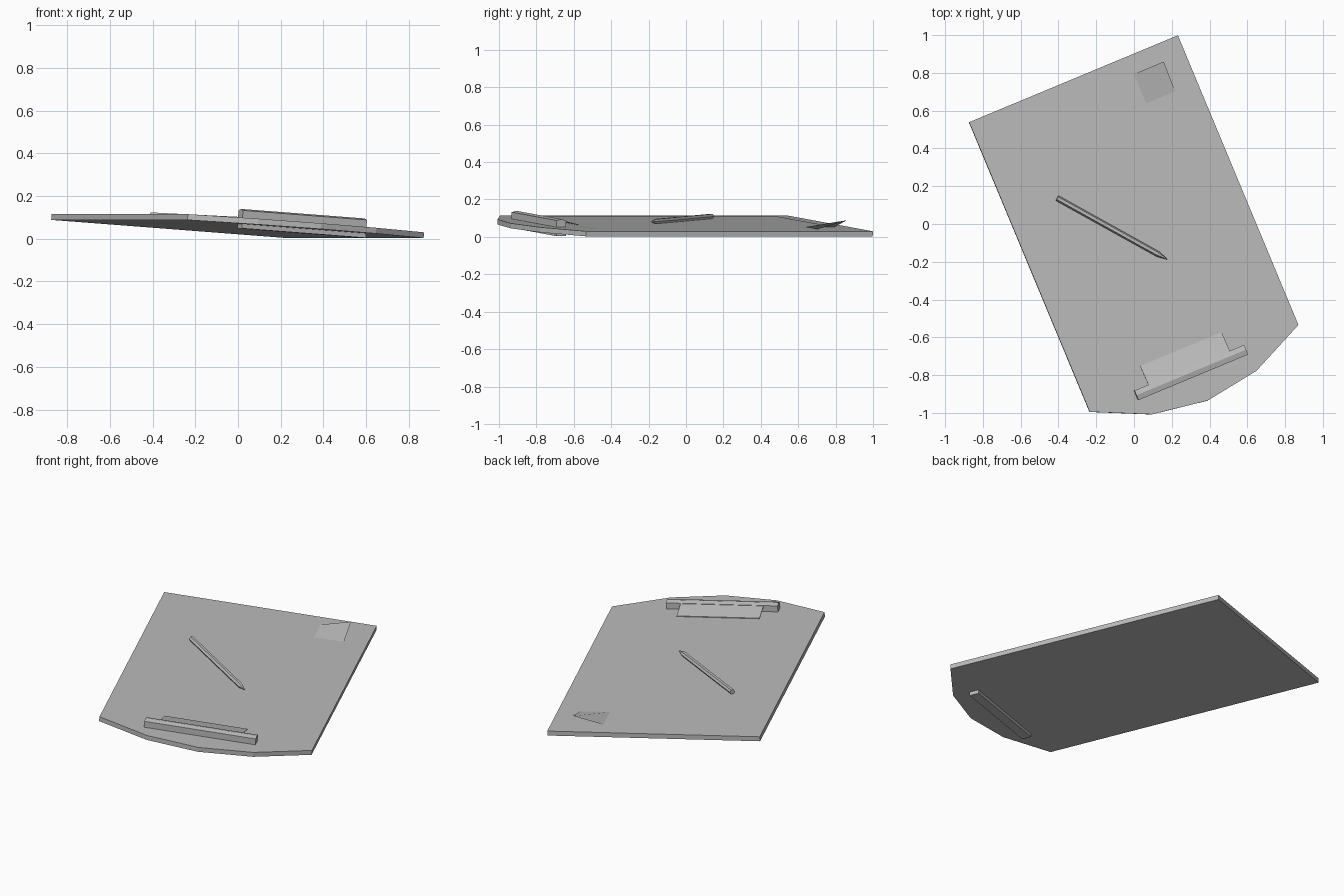
import bpy, bmesh
from math import radians
from mathutils import Matrix, Vector

cube = bpy.data.objects.get("Cube")
if cube:
    bpy.data.objects.remove(cube)

grey = bpy.data.materials.new("plain_grey")
grey.use_nodes = True
grey.diffuse_color = (0.5, 0.5, 0.5, 1)
grey.node_tree.nodes["Principled BSDF"].inputs["Base Color"].default_value = (0.5, 0.5, 0.5, 1)

# Everything lies on the board: x across, y along, z = 0 on its top surface
TILT = (Matrix.Translation((0, 0, 0.0725)) @ Matrix.Rotation(radians(22.6), 4, "Z")
        @ Matrix.Rotation(radians(4.06), 4, "Y"))


def finish(name, bm, closed=True):
    if closed:
        bmesh.ops.recalc_face_normals(bm, faces=bm.faces)
    mesh = bpy.data.meshes.new(name)
    bm.to_mesh(mesh)
    bm.free()
    mesh.materials.append(grey)
    obj = bpy.data.objects.new(name, mesh)
    obj.matrix_world = TILT
    bpy.context.collection.objects.link(obj)
    return obj


def extrude(name, points, offset):
    """Sweep a closed outline along an offset."""
    bm = bmesh.new()
    face = bm.faces.new([bm.verts.new(p) for p in points])
    grown = bmesh.ops.extrude_face_region(bm, geom=[face], use_keep_orig=True)["geom"]
    bmesh.ops.translate(bm, vec=offset, verts=[v for v in grown if isinstance(v, bmesh.types.BMVert)])
    return finish(name, bm)


# Board with a bowed clip end
half = [(0.6, 0.833), (0.6, -0.828), (0.3, -0.967)]
outline = half + [(0, -1.013)] + [(-x, y) for x, y in reversed(half)]
extrude("board", [(x, y, 0) for x, y in outline], (0, 0, -0.027))

# Paper with one lifted corner
bm = bmesh.new()
xs, ys = (-0.473, 0.305, 0.473), (-0.717, 0.565, 0.733)
grid = [[bm.verts.new((x, y, 0.002)) for x in xs] for y in ys]
grid[2][2].co.z = 0.05
for j in range(2):
    for i in range(2):
        bm.faces.new((grid[j][i], grid[j][i + 1], grid[j + 1][i + 1], grid[j + 1][i]))
finish("paper", bm, closed=False)

# Clip bar, passing through the board
bar = [(-0.87, -0.048), (-0.87, 0.036), (-0.842, 0.043), (-0.815, 0.036), (-0.815, -0.048)]
extrude("clip_bar", [(-0.34, y, z) for y, z in bar], (0.63, 0, 0))

# Clip jaw sloping down onto the paper
jaw = [(-0.825, 0.036), (-0.707, 0.009), (-0.707, 0.005), (-0.825, 0.032)]
extrude("clip_jaw", [(-0.26, y, z) for y, z in jaw], (0.468, 0, 0))

# Six-sided pencil with a pointed tip
start, tip = Vector((-0.325, 0.283, 0.0145)), Vector((0.093, -0.244, 0.0145))
axis = (tip - start).normalized()
side = axis.cross(Vector((0, 0, 1)))
bm = bmesh.new()
rings = []
for centre in (start, tip - axis * 0.06):
    rings.append([bm.verts.new(centre + Matrix.Rotation(radians(60 * k), 3, axis) @ side * 0.015)
                  for k in range(6)])
point = bm.verts.new(tip)
bm.faces.new(rings[0])
for k in range(6):
    n = (k + 1) % 6
    bm.faces.new((rings[0][k], rings[0][n], rings[1][n], rings[1][k]))
    bm.faces.new((rings[1][k], rings[1][n], point))
finish("pencil", bm)
